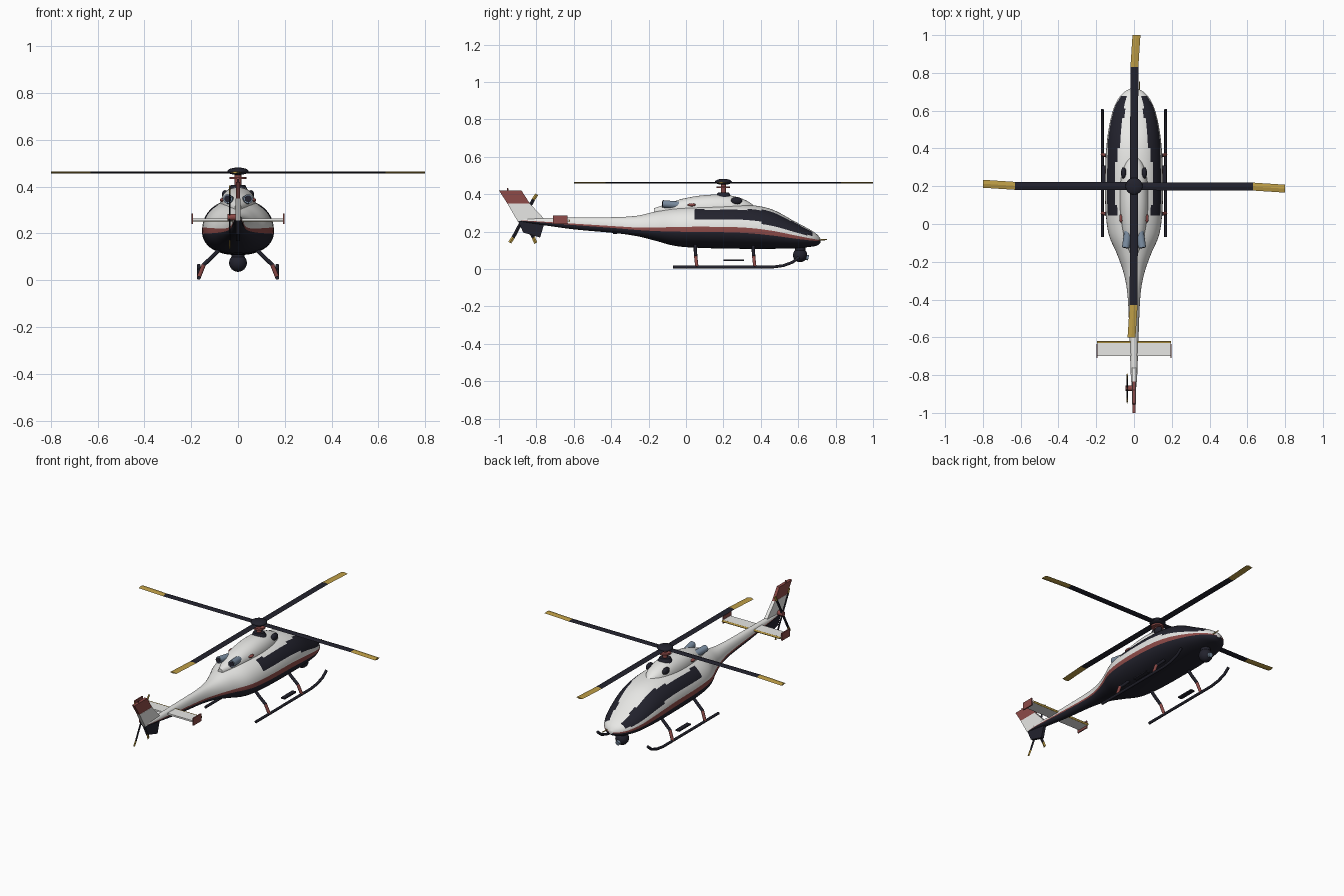
import bpy, bmesh
from math import sin, cos, pi, radians
from mathutils import Vector, Matrix

if "Cube" in bpy.data.objects:
    bpy.data.objects.remove(bpy.data.objects["Cube"])


def material(name, r, g, b):
    m = bpy.data.materials.new(name)
    m.use_nodes = True
    m.diffuse_color = (r, g, b, 1)
    m.node_tree.nodes["Principled BSDF"].inputs["Base Color"].default_value = (r, g, b, 1)
    return m


WHITE = material("white paint", .8, .8, .78)
DARK = material("dark paint", .016, .016, .026)
RED = material("dull red paint", .27, .07, .065)
YELLOW = material("yellow paint", .5, .33, .06)
STEEL = material("blue steel", .2, .27, .36)


def finish(name, bm, mats, smooth=True):
    bmesh.ops.recalc_face_normals(bm, faces=bm.faces)
    me = bpy.data.meshes.new(name)
    bm.to_mesh(me)
    bm.free()
    for m in mats:
        me.materials.append(m)
    ob = bpy.data.objects.new(name, me)
    bpy.context.collection.objects.link(ob)
    if smooth:
        bpy.ops.object.select_all(action='DESELECT')
        ob.select_set(True)
        bpy.context.view_layer.objects.active = ob
        bpy.ops.object.shade_smooth_by_angle(angle=radians(40))
    return ob


def spline(keys, steps):
    # Smooth in-between stations
    out = []
    keys = [Vector(k) for k in keys]
    for i in range(len(keys) - 1):
        a, b, c, d = (keys[min(max(i + j, 0), len(keys) - 1)] for j in (-1, 0, 1, 2))
        for s in range(steps):
            t = s / steps
            out.append((b * 2 + (c - a) * t + (a * 2 - b * 5 + c * 4 - d) * t * t
                        + (b * 3 - a - c * 3 + d) * t ** 3) / 2)
    return out + [keys[-1]]


def loft(name, keys, mats, rule, seg=64, steps=6, power=2.2):
    # Each station: y, half width, bottom, waist, top
    bm = bmesh.new()
    rings = []
    for y, w, low, mid, top in spline(keys, steps):
        ring = []
        for i in range(seg):
            a = 2 * pi * i / seg
            c, s = cos(a), sin(a)
            x = w * abs(c) ** (2 / power) * (1 if c > 0 else -1)
            h = abs(s) ** (2 / power)
            ring.append(bm.verts.new((x, y, mid + h * (top - mid) if s > 0 else mid - h * (mid - low))))
        rings.append(ring)
    for a, b in zip(rings, rings[1:]):
        for i in range(seg):
            j = (i + 1) % seg
            f = bm.faces.new((a[i], a[j], b[j], b[i]))
            f.material_index = rule(f.calc_center_median(), sin(2 * pi * (i + .5) / seg))
    bm.faces.new(rings[0])
    bm.faces.new(rings[-1])
    return finish(name, bm, mats)


def plate(name, outline, x, thick, mat):
    # Outline in the side plane, extruded across
    bm = bmesh.new()
    f = bm.faces.new([bm.verts.new((x - thick / 2, y, z)) for y, z in outline])
    new = bmesh.ops.extrude_face_region(bm, geom=[f])["geom"]
    bmesh.ops.translate(bm, vec=(thick, 0, 0), verts=[v for v in new if isinstance(v, bmesh.types.BMVert)])
    return finish(name, bm, [mat], False)


def rod(name, a, b, r1, mat, r2=None, seg=20):
    a, b = Vector(a), Vector(b)
    bm = bmesh.new()
    m = Matrix.Translation((a + b) / 2) @ (b - a).to_track_quat('Z', 'Y').to_matrix().to_4x4()
    bmesh.ops.create_cone(bm, cap_ends=True, segments=seg, radius1=r1, radius2=r2 or r1,
                          depth=(b - a).length, matrix=m)
    return finish(name, bm, [mat])


def ball(name, loc, size, mat):
    bm = bmesh.new()
    m = Matrix.Translation(loc) @ Matrix.Diagonal((*size, 1))
    bmesh.ops.create_uvsphere(bm, u_segments=28, v_segments=16, radius=1, matrix=m)
    return finish(name, bm, [mat])


def tube(name, pts, r, mat):
    cu = bpy.data.curves.new(name, 'CURVE')
    cu.dimensions, cu.bevel_depth, cu.bevel_resolution, cu.use_fill_caps = '3D', r, 3, True
    sp = cu.splines.new('POLY')
    sp.points.add(len(pts) - 1)
    for p, q in zip(sp.points, pts):
        p.co = (*q, 1)
    cu.materials.append(mat)
    ob = bpy.data.objects.new(name, cu)
    bpy.context.collection.objects.link(ob)


def blade(name, cuts, width, thick, matrix):
    # Cuts: distance along, sideways sweep; the last span is the coloured tip
    bm = bmesh.new()
    rings = [[bm.verts.new(matrix @ Vector((r, o + sy * width / 2, sz * thick / 2)))
              for sy, sz in ((-1, 0), (0, 1), (1, 0), (0, -1))] for r, o in cuts]
    for n, (a, b) in enumerate(zip(rings, rings[1:])):
        for i in range(4):
            j = (i + 1) % 4
            bm.faces.new((a[i], a[j], b[j], b[i])).material_index = int(n == len(cuts) - 2)
    bm.faces.new(rings[0])
    bm.faces.new(rings[-1]).material_index = 1
    finish(name, bm, [DARK, YELLOW], False)


# Fuselage with belly, stripe and windows coloured by position
def hull_colour(c, s):
    if s < -.13:
        return 1
    if s < .1:
        return 2
    t = (c.y - .36) / .32
    if 0 < t < 1 and abs(c.x) > .085 - .045 * t and c.z > .258 - .085 * t:
        return 1
    return int(.055 < c.y <= .36 and .262 < c.z < .318)


loft("fuselage", [
    (.72, .012, .14, .15, .16), (.7, .05, .125, .153, .185), (.66, .085, .118, .158, .212),
    (.58, .118, .11, .17, .255), (.45, .142, .108, .19, .322), (.3, .152, .108, .205, .345),
    (.1, .152, .112, .21, .342), (-.05, .135, .122, .21, .33), (-.16, .09, .15, .21, .308),
    (-.26, .055, .175, .213, .285), (-.38, .034, .192, .222, .277), (-.6, .024, .212, .238, .275),
    (-.8, .017, .24, .253, .272), (-.9, .008, .255, .26, .266)],
    [WHITE, DARK, RED], hull_colour)

# Engine cowl, intakes and exhausts
loft("engine_cowl", [
    (.37, .01, .3, .325, .335), (.31, .052, .3, .32, .372), (.22, .072, .3, .32, .395),
    (.1, .075, .3, .32, .395), (-.02, .062, .3, .32, .375), (-.1, .042, .29, .315, .348),
    (-.17, .014, .29, .305, .325)], [WHITE], lambda c, s: 0, seg=40)
for side, tag in ((1, "left"), (-1, "right")):
    ball(tag + "_intake", (side * .055, .27, .365), (.014, .03, .02), DARK)
    rod(tag + "_exhaust", (side * .03, -.03, .34), (side * .044, -.125, .348), .02, STEEL)
    rod(tag + "_exhaust_bore", (side * .04, -.1, .346), (side * .0443, -.127, .3482), .015, DARK)
    ball(tag + "_cowl_vent", (side * .068, .03, .343), (.01, .022, .008), RED)

# Rotor mast and hub
rod("mast_base", (0, .2, .38), (0, .2, .408), .045, DARK, .03)
rod("mast", (0, .2, .4), (0, .2, .46), .014, RED)
rod("swash_plate", (0, .2, .432), (0, .2, .442), .036, RED)
ball("rotor_hub", (0, .2, .466), (.045, .045, .016), DARK)

# Four main blades, swept slightly toward the tip
for i in range(4):
    m = Matrix.Translation((0, .2, .461)) @ Matrix.Rotation(i * pi / 2, 4, 'Z')
    blade(f"main_blade_{i}", [(.02, 0), (.63, -.002), (.8, -.013)], .042, .009, m)

# Tail fins
plate("tail_fin", [(-.9, .255), (-.76, .27), (-.835, .35), (-.955, .35)], 0, .02, WHITE)
plate("tail_fin_tip", [(-.955, .35), (-.835, .35), (-.88, .42), (-1, .42)], 0, .018, RED)
plate("lower_fin", [(-.9, .26), (-.78, .26), (-.76, .235), (-.78, .168), (-.87, .195)], 0, .016, DARK)
tube("fin_antenna", [(0, -.95, .415), (0, -.955, .432)], .004, RED)

# Tail rotor
rod("tail_rotor_hub", (0, -.87, .27), (-.045, -.87, .27), .014, RED)
for i, deg in enumerate((62, 118, 242, 298)):
    basis = Matrix(((0, 0, 1), (1, 0, 0), (0, 1, 0))).to_4x4()
    m = Matrix.Translation((-.036, -.87, .27)) @ basis @ Matrix.Rotation(radians(deg), 4, 'Z')
    blade(f"tail_blade_{i}", [(.005, 0), (.115, 0), (.148, -.003)], .018, .007, m)

# Stabiliser with end plates and leading edge
bm = bmesh.new()
bmesh.ops.create_cube(bm, size=1, matrix=Matrix.Translation((0, -.662, .258))
                      @ Matrix.Diagonal((.39, .074, .01, 1)))
finish("stabiliser", bm, [WHITE], False)
rod("stabiliser_edge", (-.195, -.626, .258), (.195, -.626, .258), .006, YELLOW)

# Skids, struts, steps
for side, tag in ((1, "left"), (-1, "right")):
    plate(tag + "_end_plate", [(-.71, .24), (-.634, .24), (-.634, .285), (-.71, .285)], side * .196, .007, RED)
    x = side * .168
    tube(tag + "_skid", [(x, -.07, .01), (x, .46, .01), (x, .52, .018), (x, .57, .036), (x, .605, .064)],
         .008, DARK)
    for y, end in ((.05, "rear"), (.36, "front")):
        tube(f"{tag}_{end}_strut", [(side * .08, y, .13), (side * .11, y, .1), (side * .148, y + .002, .065)],
             .009, DARK)
        tube(f"{tag}_{end}_strut_foot", [(side * .146, y + .002, .067), (x, y + .008, .012)], .009, RED)
    plate(tag + "_step", [(.2, .043), (.31, .043), (.31, .051), (.2, .051)], side * .16, .025, DARK)

# Camera ball, probe and belly aerial
ball("camera_ball", (0, .61, .074), (.038, .038, .038), DARK)
rod("camera_mount", (0, .61, .09), (0, .61, .125), .028, DARK)
rod("camera_lens", (0, .63, .066), (0, .655, .06), .014, STEEL)
rod("nose_probe", (.03, .69, .155), (.03, .755, .157), .003, YELLOW, seg=8)
plate("belly_aerial", [(-.39, .187), (-.37, .187), (-.365, .21), (-.385, .21)], 0, .01, DARK)
